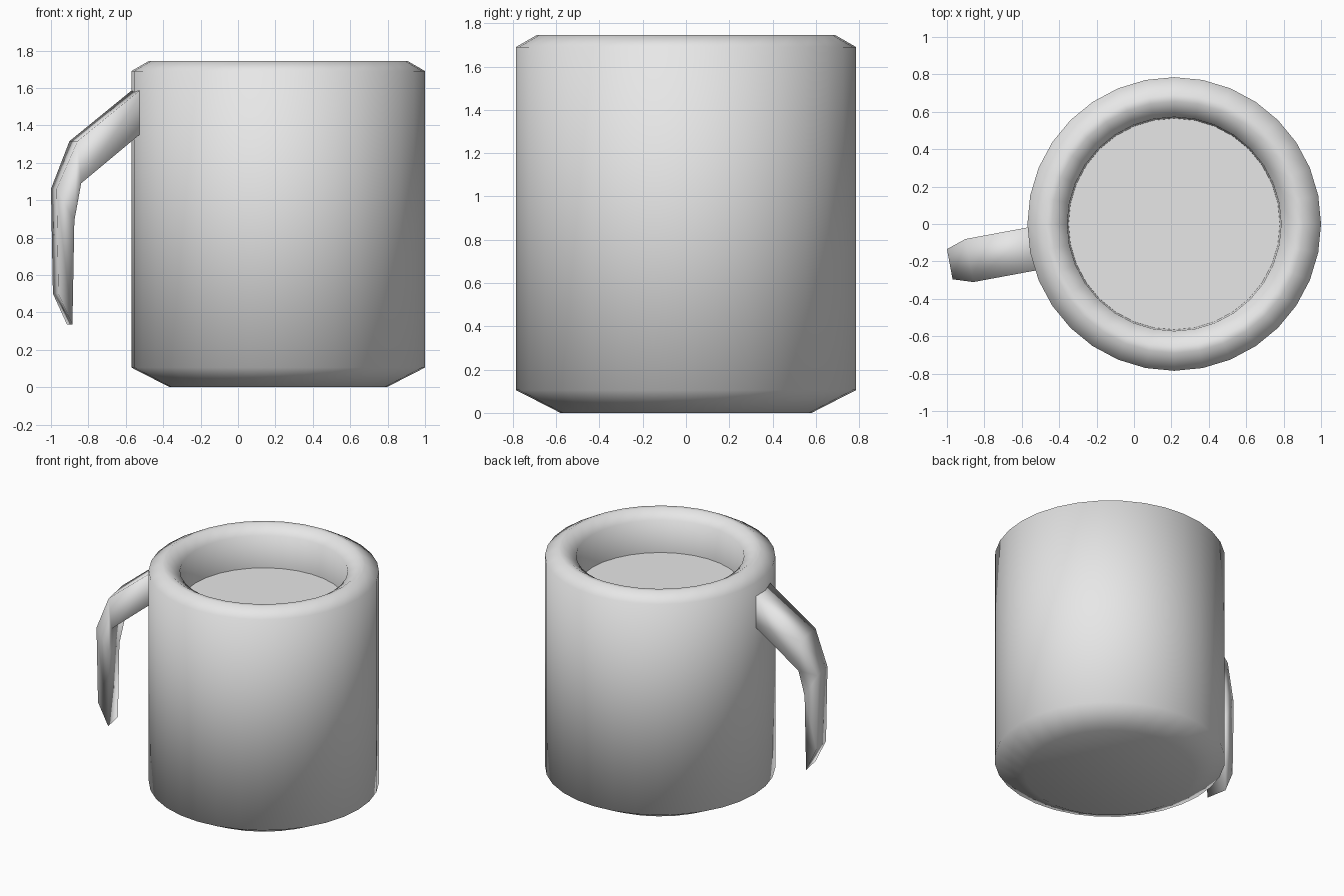
import bpy, bmesh, math

if "Cube" in bpy.data.objects:
    bpy.data.objects.remove(bpy.data.objects["Cube"])

SIDES = 32
CX = 0.215          # mug axis

clay = bpy.data.materials.new("grey_clay")
clay.diffuse_color = (0.8, 0.8, 0.8, 1)
clay.use_nodes = True
clay.node_tree.nodes["Principled BSDF"].inputs["Base Color"].default_value = clay.diffuse_color


def finish(name, bm, smooth=True):
    bmesh.ops.recalc_face_normals(bm, faces=bm.faces)
    for f in bm.faces:
        f.smooth = smooth
    me = bpy.data.meshes.new(name)
    bm.to_mesh(me)
    bm.free()
    me.materials.append(clay)
    ob = bpy.data.objects.new(name, me)
    bpy.context.collection.objects.link(ob)
    return ob


def ring(bm, r, z):
    return [bm.verts.new((CX + r * math.cos(2 * math.pi * i / SIDES),
                          r * math.sin(2 * math.pi * i / SIDES), z))
            for i in range(SIDES)]


def bridge(bm, a, b):
    n = len(a)
    for i in range(n):
        j = (i + 1) % n
        bm.faces.new((a[i], a[j], b[j], b[i]))


# Mug wall: chamfered foot, straight side, rounded rim, inner wall
FLOOR_Z = 1.45
profile = [(0.58, 0), (0.785, 0.105), (0.785, 1.69), (0.69, 1.745),
           (0.655, 1.745), (0.572, 1.69), (0.565, FLOOR_Z)]
bm = bmesh.new()
rings = [ring(bm, r, z) for r, z in profile]
for a, b in zip(rings, rings[1:]):
    bridge(bm, a, b)
bm.faces.new(rings[0][::-1])
bm.faces.new(rings[-1])          # closes the body under the filling
for f in bm.faces:
    f.smooth = True
bmesh.ops.split_edges(bm, edges=[e for e in bm.edges
                                 if all(abs(v.co.z - FLOOR_Z) < 1e-4 for v in e.verts)])
finish("mug_body", bm)

# Handle: box section swept down an arc, open at the lower end of the loop
# each row: outer x, outer z, inner x, inner z, half width
sections = [(-0.50, 1.625, -0.50, 1.39, 0.117),
            (-0.88, 1.315, -0.86, 1.09, 0.117),
            (-0.985, 1.06, -0.89, 0.89, 0.082),
            (-0.975, 0.50, -0.90, 0.335, 0.08)]
bm = bmesh.new()
loops = []
for ox, oz, ix, iz, h in sections:
    loop = []
    for x, z, s in ((ox, oz, 1), (ox, oz, -1), (ix, iz, -1), (ix, iz, 1)):
        y = -0.135 + (x + 0.555) * 0.186
        loop.append(bm.verts.new((x - 0.183 * h * s, y + 0.983 * h * s, z)))
    loops.append(loop)
for a, b in zip(loops, loops[1:]):
    bridge(bm, a, b)
bm.faces.new(loops[0])
bm.faces.new(loops[-1])
finish("handle", bm)
